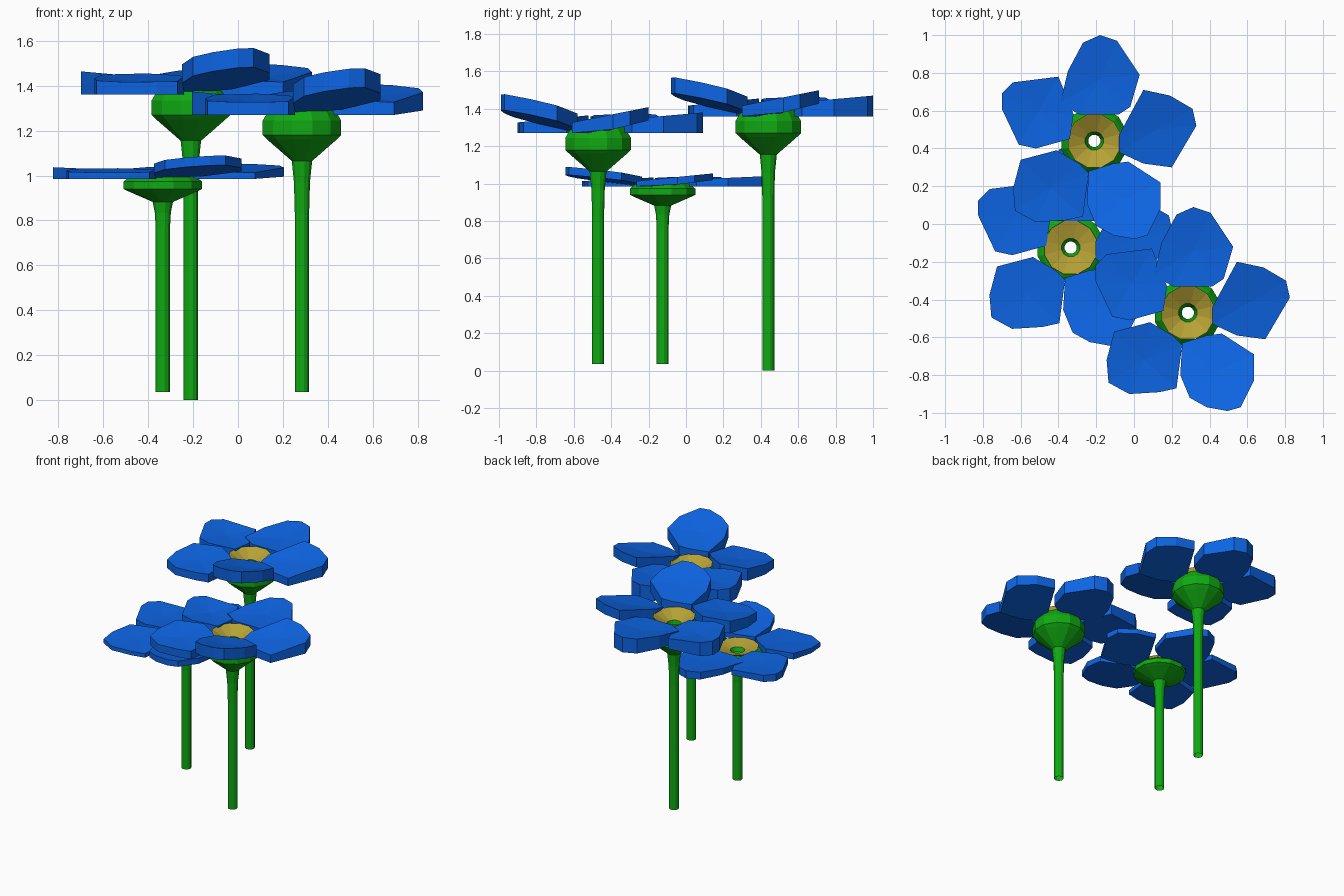
import bpy, bmesh
from math import cos, sin, tau

default_cube = bpy.data.objects.get("Cube")
if default_cube:
    bpy.data.objects.remove(default_cube, do_unlink=True)

SIDES = 12


def make_material(name, color):
    material = bpy.data.materials.new(name)
    material.use_nodes = True
    material.diffuse_color = (*color, 1)
    shader = next(n for n in material.node_tree.nodes if n.type == 'BSDF_PRINCIPLED')
    shader.inputs["Base Color"].default_value = (*color, 1)
    return material


stem_green = make_material("stem green", (0.005, 0.4, 0.006))
petal_blue = make_material("petal blue", (0.004, 0.13, 0.78))
center_gold = make_material("center gold", (0.47, 0.36, 0.035))


def finish(mesh_data, name, material, location):
    mesh = bpy.data.meshes.new(name)
    mesh_data.to_mesh(mesh)
    mesh_data.free()
    mesh.materials.append(material)
    part = bpy.data.objects.new(name, mesh)
    part.location = location
    bpy.context.collection.objects.link(part)
    return part


def revolve(profile, name, material, location):
    """Turn an open (radius, height) profile around the vertical axis."""
    bm = bmesh.new()
    rings = []
    for radius, height in profile:
        angles = [tau * (i + 0.5) / SIDES for i in range(SIDES)]
        rings.append([bm.verts.new((radius * cos(a), radius * sin(a), height)) for a in angles])
    for lower, upper in zip(rings, rings[1:]):
        for i in range(SIDES):
            j = (i + 1) % SIDES
            bm.faces.new((lower[i], lower[j], upper[j], upper[i]))
    return finish(bm, name, material, location)


def plane_height(plane, x, y):
    base, slope_x, slope_y = plane
    return base + slope_x * x + slope_y * y


def make_petal(name, outline, under, over, squash, location):
    """Thick slab between two tilted planes, with a shallow hollow on top."""
    bm = bmesh.new()
    points = [(x / 100, y / 100) for x, y in outline]
    bottom = [bm.verts.new((x, y, squash * max(0, plane_height(under, x, y)))) for x, y in points]
    top = [bm.verts.new((x, y, squash * plane_height(over, x, y))) for x, y in points]
    count = len(points)
    bm.faces.new(bottom)
    lid = bm.faces.new(top)
    for i in range(count):
        j = (i + 1) % count
        bm.faces.new((bottom[i], bottom[j], top[j], top[i]))
    hollow = bmesh.ops.poke(bm, faces=[lid])
    for vert in hollow["verts"]:
        vert.co.z -= 0.015 * squash
    bmesh.ops.recalc_face_normals(bm, faces=bm.faces)
    return finish(bm, name, petal_blue, location)


# Petal outlines in hundredths, then the planes of underside and top
flat = (0, 0, 0)
petals = {
    "back_petal": (
        [(-8, 14), (-18, 20), (-14, 37), (-6, 52), (3, 56), (12, 53), (24, 35), (19, 18), (13, 14)],
        flat, (0.06, 0, 0.09)),
    "left_petal": (
        [(13, 3), (26, 27), (40, 24), (52, 17), (54, 8), (41, -14), (26, -12), (13, -6)],
        (0, 0, 0.25), (0.085, 0, 0.2)),
    "raised_front_petal": (
        [(-3, -16), (-4, -33), (1, -45), (10, -50), (21, -52), (28, -50),
         (35, -36), (35, -22), (18, -11), (10, -12)],
        (-0.02, 0.1, -0.23), (0.06, 0.1, -0.24)),
    "front_petal": (
        [(-8, -12), (-20, -5), (-39, -10), (-43, -25), (-42, -37), (-31, -43),
         (-15, -42), (-6, -40), (-3, -17)],
        flat, (0.1, 0, 0.1)),
    "right_petal": (
        [(-11, 14), (-19, 34), (-43, 31), (-49, 25), (-49, 17), (-40, -2), (-31, -4), (-13, 1)],
        flat, (0.06, -0.09, 0)),
}


def make_flower(label, x, y, ground, head, squash):
    place = (x, y, head)

    # Hollow stem swelling into the faceted cup under the petals
    cup = [(0.033, -0.44), (0.037, -0.3), (0.047, -0.205), (0.16, -0.11), (0.181, -0.09),
           (0.181, -0.025), (0.16, 0.01), (0.13, 0.045)]
    stem = [(0.033, ground - head)] + [(r, h * squash) for r, h in cup]
    revolve(stem, label + "_stem_and_cup", stem_green, place)

    # Dished center with a green throat
    dish = [(0.13, 0.035), (0.145, 0.065), (0.05, 0.01)]
    throat = [(0.05, 0.01), (0.033, -0.05)]
    revolve([(r, h * squash) for r, h in dish], label + "_center", center_gold, place)
    revolve([(r, h * squash) for r, h in throat], label + "_throat", stem_green, place)

    for name, (outline, under, over) in petals.items():
        make_petal(label + "_" + name, outline, under, over, squash, place)


make_flower("tall", -0.21, 0.44, 0, 1.36, 1)
make_flower("middle", 0.285, -0.47, 0.035, 1.27, 1)
make_flower("short", -0.335, -0.125, 0.035, 0.985, 0.5)
